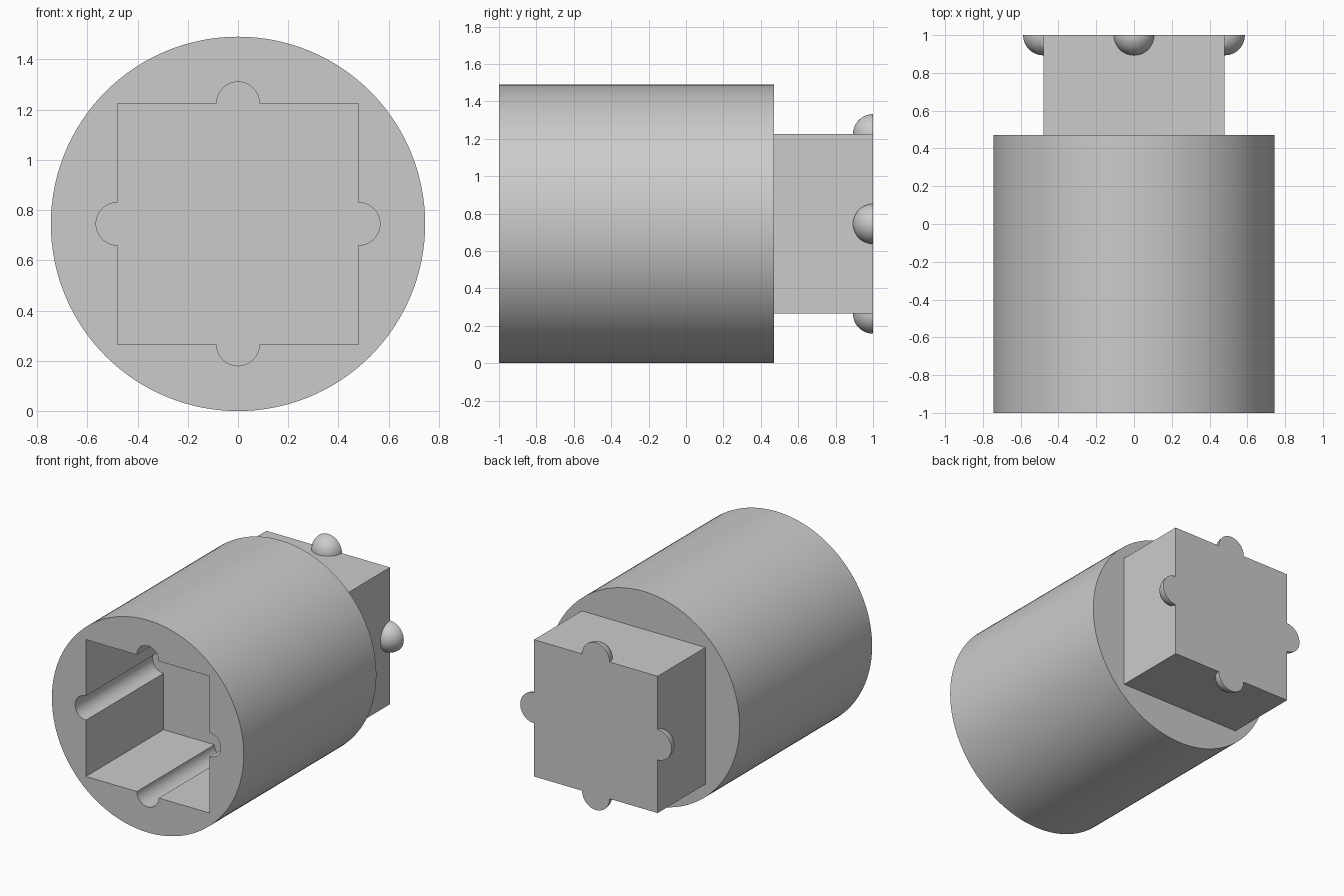
import bpy
import bmesh
from math import pi, cos, sin, radians
from mathutils import Matrix, Vector

if "Cube" in bpy.data.objects:
    bpy.data.objects.remove(bpy.data.objects["Cube"], do_unlink=True)

RADIUS = 0.745            # body radius, also the height of the axis
HALF = 0.48               # half width of the square plug and socket
FRONT, SHOULDER, BACK = -1.0, 0.47, 1.0
SOCKET_END = -0.14
GROOVE_R, KNOB_R = 0.085, 0.107
AXIS = Matrix.Translation((0, 0, RADIUS))

grey = bpy.data.materials.new("plain grey")
grey.use_nodes = True
grey.diffuse_color = (0.6, 0.6, 0.6, 1)
grey.node_tree.nodes["Principled BSDF"].inputs["Base Color"].default_value = grey.diffuse_color


def finish(bm, name):
    """Turn a bmesh into a named object sitting on the shared axis."""
    bmesh.ops.transform(bm, matrix=AXIS, verts=bm.verts)
    bmesh.ops.recalc_face_normals(bm, faces=bm.faces)
    mesh = bpy.data.meshes.new(name)
    bm.to_mesh(mesh)
    bm.free()
    mesh.materials.append(grey)
    obj = bpy.data.objects.new(name, mesh)
    bpy.context.collection.objects.link(obj)
    return obj


def activate(obj):
    bpy.ops.object.select_all(action="DESELECT")
    obj.select_set(True)
    bpy.context.view_layer.objects.active = obj


def smooth(obj):
    activate(obj)
    bpy.ops.object.shade_smooth_by_angle(angle=radians(30))


def prism(name, outline, y0, y1):
    """Extrude an (x, z) outline along y."""
    bm = bmesh.new()
    face = bm.faces.new([bm.verts.new((x, y0, z)) for x, z in outline])
    new = bmesh.ops.extrude_face_region(bm, geom=[face])["geom"]
    bmesh.ops.translate(bm, vec=(0, y1 - y0, 0),
                        verts=[v for v in new if isinstance(v, bmesh.types.BMVert)])
    return finish(bm, name)


def keyed_outline(steps=24):
    """Square with a half-round groove in the middle of each side."""
    points = []
    for side in range(4):
        turn = Matrix.Rotation(side * pi / 2, 2)
        local = [(HALF, -HALF)]
        for i in range(steps + 1):
            a = -pi / 2 + pi * i / steps
            local.append((HALF + GROOVE_R * cos(a), GROOVE_R * sin(a)))
        points += [tuple(turn @ Vector(p)) for p in local]
    return points


# Round body
bm = bmesh.new()
bmesh.ops.create_cone(bm, cap_ends=True, segments=128, radius1=RADIUS, radius2=RADIUS,
                      depth=SHOULDER - FRONT,
                      matrix=Matrix.Translation((0, (SHOULDER + FRONT) / 2, 0))
                      @ Matrix.Rotation(pi / 2, 4, "X"))
body = finish(bm, "round_body")

# Grooved socket cut into the front
cutter = prism("socket_cutter", keyed_outline(), FRONT - 0.1, SOCKET_END)
cutter.hide_render = True
cut = body.modifiers.new("socket", "BOOLEAN")
cut.operation = "DIFFERENCE"
cut.solver = "EXACT"
cut.object = cutter
activate(body)
bpy.ops.object.modifier_apply(modifier=cut.name)
bpy.data.objects.remove(cutter, do_unlink=True)
smooth(body)

# Square plug at the back
square = [(-HALF, -HALF), (HALF, -HALF), (HALF, HALF), (-HALF, HALF)]
prism("square_plug", square, SHOULDER, BACK)

# Quarter-ball knobs, one on each side of the plug, flush with its end
for side, name in enumerate(("top", "left", "bottom", "right")):
    bm = bmesh.new()
    bmesh.ops.create_uvsphere(bm, u_segments=48, v_segments=24, radius=KNOB_R)
    for normal in ((0, 1, 0), (0, 0, -1)):
        geom = bm.verts[:] + bm.edges[:] + bm.faces[:]
        cut_geom = bmesh.ops.bisect_plane(bm, geom=geom, plane_co=(0, 0, 0),
                                          plane_no=normal, clear_outer=True)["geom_cut"]
        rim = [e for e in cut_geom if isinstance(e, bmesh.types.BMEdge)]
        bmesh.ops.holes_fill(bm, edges=rim)
    bmesh.ops.transform(bm, verts=bm.verts,
                        matrix=Matrix.Rotation(side * pi / 2, 4, "Y")
                        @ Matrix.Translation((0, BACK, HALF)))
    smooth(finish(bm, name + "_knob"))
